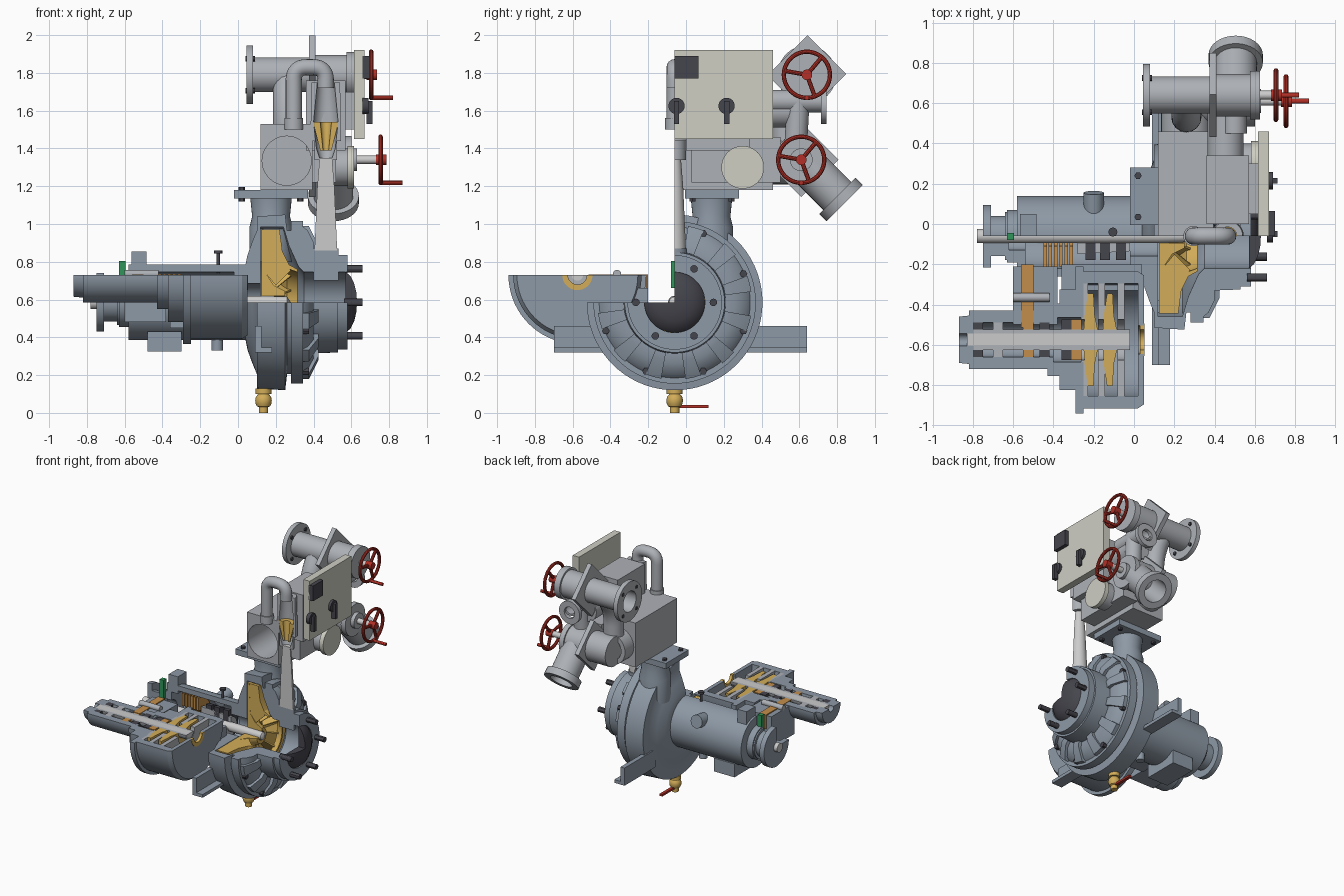
import bpy, bmesh
from math import sin, cos, radians, pi
from mathutils import Vector, Matrix

if "Cube" in bpy.data.objects:
    bpy.data.objects.remove(bpy.data.objects["Cube"])

def mat(name, c):
    m = bpy.data.materials.new(name)
    m.diffuse_color = (*c, 1)
    m.use_nodes = True
    m.node_tree.nodes["Principled BSDF"].inputs["Base Color"].default_value = m.diffuse_color
    return m
BLUE = mat("slate", (.27, .32, .38)); GREY = mat("grey", (.42, .44, .47)); DARK = mat("dark", (.06, .06, .075))
GOLD = mat("brass", (.65, .42, .1)); BRONZE = mat("bronze", (.55, .27, .07)); RED = mat("red", (.45, .03, .02))
CREAM = mat("cream", (.62, .62, .55)); STEEL = mat("steel", (.55, .55, .56)); GREEN = mat("green", (.03, .3, .1))

def finish(name, bm, m):
    bmesh.ops.remove_doubles(bm, verts=bm.verts, dist=1e-5)
    bmesh.ops.recalc_face_normals(bm, faces=bm.faces)
    me = bpy.data.meshes.new(name)
    bm.to_mesh(me); bm.free()
    me.materials.append(m)
    o = bpy.data.objects.new(name, me)
    bpy.context.collection.objects.link(o)
    return o

AX = {'X': Matrix(((0, 0, 1), (1, 0, 0), (0, 1, 0))), 'Y': Matrix(((1, 0, 0), (0, 0, 1), (0, 1, 0))), 'Z': Matrix.Identity(3)}

def lathe(name, prof, org, axis='X', a0=0, a1=360, m=GREY, seg=56):
    """Revolve a closed (along, radius) profile; a partial turn gives capped cut faces."""
    M = AX[axis] if isinstance(axis, str) else axis.to_track_quat('Z', 'Y').to_matrix()
    full = a1 - a0 >= 360
    n = max(1, round(seg * (a1 - a0) / 360))
    bm = bmesh.new()
    rings = []
    for i in range(n if full else n + 1):
        a = radians(a0 + (a1 - a0) * i / n)
        rings.append([bm.verts.new(Vector(org) + M @ Vector((r * cos(a), r * sin(a), w))) for w, r in prof])
    k = len(prof)
    for i in range(n):
        A, B = rings[i], rings[(i + 1) % len(rings)]
        for j in range(k):
            if prof[j][1] + prof[(j + 1) % k][1] > 0:
                bm.faces.new((A[j], A[(j + 1) % k], B[(j + 1) % k], B[j]))
    if not full:
        bm.faces.new(rings[0]); bm.faces.new(rings[-1])
    return finish(name, bm, m)

def ring(name, x0, x1, r, bore, org, axis='X', a0=0, a1=360, m=GREY, seg=56):
    return lathe(name, [(x0, bore), (x0, r), (x1, r), (x1, bore)], org, axis, a0, a1, m, seg)

def pipe(name, p0, p1, r, bore=0, m=GREY, seg=32):
    d = Vector(p1) - Vector(p0)
    return ring(name, 0, d.length, r, bore, p0, d, m=m, seg=seg)

def box(name, x, y, z, m=GREY, rot=0):
    bm = bmesh.new()
    c = Vector(((x[0] + x[1]) / 2, (y[0] + y[1]) / 2, (z[0] + z[1]) / 2))
    bmesh.ops.create_cube(bm, size=1, matrix=Matrix.Translation(c) @ Matrix.Rotation(radians(rot), 4, 'X')
                          @ Matrix.Diagonal((x[1] - x[0], y[1] - y[0], z[1] - z[0], 1)))
    return finish(name, bm, m)

def bend(name, pts, r, m=GREY, rad=.08):
    """Round tube along a path with filleted corners."""
    P = [Vector(p) for p in pts]
    path = [P[0]]
    for a, b, c in zip(P, P[1:], P[2:]):
        s, e = b + (a - b).normalized() * rad, b + (c - b).normalized() * rad
        path += [s * (1 - t) ** 2 + b * 2 * t * (1 - t) + e * t * t for t in [i / 8 for i in range(9)]]
    path.append(P[-1])
    cu = bpy.data.curves.new(name, 'CURVE')
    cu.dimensions = '3D'; cu.bevel_depth = r; cu.bevel_resolution = 6; cu.use_fill_caps = True
    sp = cu.splines.new('POLY')
    sp.points.add(len(path) - 1)
    for q, p in zip(sp.points, path):
        q.co = (*p, 1)
    cu.materials.append(m)
    o = bpy.data.objects.new(name, cu)
    bpy.context.collection.objects.link(o)

# ---- main pump: axis along x, front upper quarter cut away
PC = (0, -.06, .585)
def q(name, prof, m=BLUE):
    return lathe(name, prof, PC, 'X', 90 + 90, 450, m, 72)
def polar(x, r, deg, c=PC):
    return Vector((x, c[1] + r * cos(radians(deg)), c[2] + r * sin(radians(deg))))

q("volute_casing", [(.04, .2), (.05, .25), (.075, .32), (.1, .38), (.1, .455), (.25, .465), (.26, .38), (.28, .38), (.28, .43),
   (.345, .43), (.345, .4), (.37, .38), (.4, .32), (.4, .27), (.53, .265), (.53, .25), (.58, .25), (.58, .16), (.35, .16),
   (.32, .19), (.27, .3), (.24, .4), (.12, .4), (.12, .1), (.04, .1)])
q("bearing_housing", [(-.63, .13), (-.58, .13), (-.58, .2), (.045, .2), (.045, .1), (-.02, .1), (-.02, .16), (-.54, .16), (-.54, .07), (-.63, .07)])
q("coupling_flange", [(-.75, .034), (-.75, .155), (-.71, .155), (-.71, .1), (-.64, .1), (-.64, .12), (-.62, .12), (-.62, .034)])
lathe("main_shaft", [(-.78, 0), (-.78, .035), (.12, .035), (.26, .03), (.28, 0)], PC, m=STEEL)
lathe("suction_dome", [(.57, 0), (.57, .16), (.595, .14), (.615, .1), (.627, .05), (.63, 0)], PC, 'X', 180, 450, DARK)
q("impeller_back_plate", [(.125, .385), (.14, .385), (.15, .15), (.19, .09), (.25, .06), (.25, .035), (.125, .035)], GOLD)
q("impeller_shroud", [(.205, .385), (.22, .385), (.235, .27), (.27, .2), (.315, .175), (.315, .16), (.26, .18), (.22, .25)], GOLD)
for i in range(9):
    a = 180 + i * 33.3
    lathe("impeller_vane", [(.139, .385), (.21, .385), (.225, .25), (.265, .18), (.28, .17), (.2, .09), (.15, .15)], PC, 'X', a, a + 3.5, GOLD)
for i in range(6):
    q("bearing_ring", [(-.45 + i * .026, .05), (-.45 + i * .026, .15), (-.432 + i * .026, .15), (-.432 + i * .026, .05)], BRONZE)
for x in (-.24, -.17, -.09):
    q("shaft_seal", [(x, .035), (x, .12), (x + .05, .12), (x + .05, .035)], DARK)
q("clutch_sleeve", [(-.28, .035), (-.28, .09), (-.02, .075), (-.02, .035)], GREY)
# casing bolts, inlet studs and ribs, leaving the cut quarter empty
for i in range(8):
    a = 22.5 + 45 * i
    if not 90 < a < 180:
        pipe("cover_bolt", polar(.34, .395, a), polar(.375, .395, a), .02, m=DARK, seg=6)
for i in range(6):
    if i != 2:
        pipe("inlet_stud", polar(.56, .205, 60 * i), polar(.66, .205, 60 * i), .02, m=DARK, seg=12)
for i in range(12):
    a = 30 * i + 8
    if not 80 < a < 180:
        lathe("cover_rib", [(.34, .27), (.425, .27), (.425, .31), (.375, .41), (.34, .41)], PC, 'X', a, a + 12, BLUE)
# discharge neck and its flange
lathe("discharge_neck", [(.8, 0), (.8, .115), (.98, .115), (1.04, .1), (1.14, .11), (1.14, 0)], (.175, .135, 0), 'Z', m=BLUE)
box("discharge_flange", (-.02, .37), (-.005, .28), (1.135, 1.18), BLUE)
for x in (.02, .33):
    for y in (.035, .24):
        pipe("flange_bolt", (x, y, 1.12), (x, y, 1.195), .018, m=DARK, seg=6)
# mounting feet: angle brackets either side, pad under the bearing housing
for y in ((-.70, -.38), (.25, .64)):
    box("foot_base", (.09, .18), y, (.32, .345), BLUE)
    box("foot_web", (.09, .125), y, (.32, .46), BLUE)
box("housing_pad", (-.48, -.3), (-.2, .08), (.325, .43), BLUE)
pipe("housing_boss", (-.2, .05, .7), (-.2, .155, .72), .05, m=BLUE)
box("breather_block", (-.565, -.485), (-.06, .05), (.72, .855), BLUE)
box("green_plug", (-.63, -.595), (-.08, -.045), (.66, .805), GREEN)
pipe("dipstick", (-.105, -.04, .74), (-.105, -.04, .86), .01, m=DARK)
pipe("dipstick_cap", (-.105, -.04, .845), (-.105, -.04, .86), .022, m=DARK)
pipe("oil_drain", (-.11, -.06, .33), (-.11, -.06, .4), .03, m=BLUE)

# ---- drain valve
lathe("drain_valve", [(0, 0), (0, .025), (.03, .025), (.035, .035), (.05, .042), (.068, .044), (.085, .04), (.1, .028), (.1, .042), (.13, .042), (.13, 0)],
      (.135, -.06, 0), 'Z', m=GOLD, seg=24)
box("drain_lever", (.123, .147), (-.04, .12), (.027, .043), RED)

# ---- high pressure pump: lower half only, axis along x
HC = (0, -.575, .73)
def h(name, prof, m=BLUE):
    return lathe(name, prof, HC, 'X', 180, 360, m, 72)
h("high_pressure_casing", [(-.87, .03), (-.87, .115), (-.82, .12), (-.82, .145), (-.43, .145), (-.43, .18), (-.37, .18), (-.37, .25), (-.29, .25),
   (-.29, .365), (-.25, .365), (-.25, .34), (.02, .34), (.05, .32), (.05, .07), (.02, .07), (.02, .28), (-.25, .28), (-.25, .11), (-.4, .11),
   (-.4, .085), (-.8, .085), (-.8, .03)])
h("high_pressure_shaft", [(-.83, 0), (-.83, .03), (-.02, .03), (-.02, 0)], STEEL)
h("shaft_sleeve", [(-.8, .03), (-.8, .05), (-.02, .05), (-.02, .03)], GREY)
h("outlet_ring", [(.03, .05), (.03, .08), (.053, .08), (.053, .05)], GOLD)
for x in (-.215, -.12):
    h("stage_impeller", [(x - .035, .05), (x - .03, .12), (x - .014, .23), (x + .014, .23), (x + .02, .12), (x + .035, .05)], GOLD)
for x in (-.25, -.167, -.07):
    h("stage_diffuser", [(x - .012, .1), (x - .012, .28), (x + .022, .28), (x + .022, .1)], GREY)
for x, m in ((-.8, DARK), (-.7, GREY), (-.55, BRONZE), (-.47, DARK), (-.36, DARK), (-.31, BRONZE)):
    h("bearing_or_seal", [(x, .05), (x, .1), (x + .05, .1), (x + .05, .05)], m)
box("gear_case", (-.6, -.38), (-.5, -.21), (.48, .725), BLUE)
box("drive_gear", (-.56, -.5), (-.515, -.2), (.62, .733), BRONZE)
pipe("gear_case_bolt", (-.6, -.365, .735), (-.42, -.365, .735), .022, m=GREY)
box("casting_bridge", (-.36, .04), (-.33, -.2), (.45, .66), BLUE)

# ---- priming tower: chamber with through bore, sitting on the discharge flange
block = box("valve_chamber", (.12, .395), (-.06, .46), (1.18, 1.53))
cut = pipe("bore_cutter", (.258, -.2, 1.335), (.258, .4, 1.335), .13, seg=48)
cut.hide_render = True; cut.hide_set(True)
b = block.modifiers.new("bore", 'BOOLEAN'); b.object = cut; b.solver = 'EXACT'
pipe("chamber_outlet", (.26, .45, 1.335), (.26, .57, 1.335), .125, .09)
box("ejector_body", (.36, .57), (.0, .34), (1.39, 1.76))
pipe("ejector_crossover", (.455, .33, 1.6), (.455, .6, 1.6), .09)
box("chamber_side", (.39, .52), (.03, .5), (1.22, 1.46))
bend("ejector_supply_pipe", [(.295, -.06, 1.5), (.295, -.06, 1.83), (.465, -.06, 1.83), (.465, -.06, 1.72)], .043, rad=.07)
pipe("supply_collar", (.295, -.06, 1.5), (.295, -.06, 1.56), .05)
EJ = (.465, -.06, 0)
lathe("ejector_head", [(1.34, .03), (1.34, .06), (1.44, .06), (1.44, .08), (1.54, .08), (1.75, .075), (1.75, .045), (1.54, .065), (1.4, .05)], EJ, 'Z', 0, 180)
lathe("ejector_nozzle", [(1.39, .015), (1.39, .03), (1.54, .068), (1.54, .03)], EJ, 'Z', 0, 180, GOLD)
lathe("ejector_diffuser", [(.86, 0), (.86, .06), (1.2, .045), (1.35, .033), (1.35, 0)], EJ, 'Z', 0, 180, STEEL)
lathe("diffuser_socket", [(.7, 0), (.7, .066), (.87, .066), (.87, 0)], EJ, 'Z', 0, 180, BLUE)

# ---- valves with diamond flanges and handwheels
def wheel(tag, x, y, z, x0):
    c = (x, y, z)
    lathe(tag + "_handwheel_rim", [(.012 * cos(t * pi / 5), .122 + .012 * sin(t * pi / 5)) for t in range(10)], c, m=RED)
    pipe(tag + "_handwheel_hub", (x - .025, y, z), (x + .03, y, z), .028, m=RED)
    pipe(tag + "_stem", (x0, y, z), (x, y, z), .022, m=STEEL)
    for a in (50, 170, 290):
        pipe(tag + "_spoke", c, polar(x, .122, a, c), .012, m=RED, seg=10)
    e = polar(x, .122, 270, c)
    pipe(tag + "_crank", e, e + Vector((.115, 0, 0)), .012, m=RED, seg=12)

U = (0, .64, 1.79)
ring("upper_inlet_flange", .045, .08, .155, .08, U)
for i in range(4):
    p = polar(.04, .12, 45 + 90 * i, U)
    pipe("upper_flange_bolt", p, p + Vector((.05, 0, 0)), .014, m=DARK, seg=8)
ring("upper_pipe", .08, .38, .092, .08, U)
box("upper_diamond_flange", (.375, .41), (.49, .79), (1.645, 1.935), rot=45)
ring("upper_valve_body", .40, .575, .105, 0, U)
ring("upper_valve_cover", .575, .625, .12, 0, U)
wheel("upper", .705, .64, 1.79, .6)
bend("riser_elbow", [(.26, .53, 1.4), (.26, .53, 1.62), (.26, .64, 1.79)], .075, rad=.1)
L = (0, .61, 1.34)
ring("lower_valve_body", .2, .56, .115, 0, L)
box("lower_diamond_flange", (.375, .41), (.47, .75), (1.2, 1.48), rot=45)
ring("lower_valve_cover", .56, .6, .125, 0, L)
ring("lower_gland", .6, .63, .06, 0, L)
wheel("lower", .755, .61, 1.34, .62)
d = Vector((0, .707, -.707))
s = Vector((.505, .61, 1.34))
pipe("lower_outlet_pipe", s, s + d * .31, .105, .085)
pipe("lower_outlet_flange", s + d * .27, s + d * .325, .135, .085)
pipe("rear_pipe", (.5, .45, 1.65), (.5, .73, 1.65), .06, .045)
pipe("rear_flange", (.5, .715, 1.62), (.5, .745, 1.62), .09, .045)
pipe("valve_link", (.5, .58, 1.4), (.5, .6, 1.75), .06)

# ---- control panel and gauge
box("control_panel", (.615, .67), (-.06, .46), (1.45, 1.92), CREAM)
box("panel_bracket", (.54, .62), (.05, .3), (1.5, 1.7))
box("panel_display", (.66, .7), (-.06, .065), (1.77, 1.89), DARK)
for y in (-.05, .215):
    pipe("panel_knob", (.66, y, 1.625), (.69, y, 1.625), .043, m=DARK)
    box("knob_lever", (.68, .712), (y - .014, y + .014), (1.53, 1.65), DARK)
pipe("gauge_body", (.5, .3, 1.3), (.585, .3, 1.3), .1)
pipe("gauge_face", (.58, .3, 1.3), (.615, .3, 1.3), .113, m=CREAM, seg=48)

# smooth shading with crisp edges
bpy.ops.object.select_all(action='DESELECT')
for o in bpy.context.scene.objects:
    if not o.hide_render:
        o.select_set(True); bpy.context.view_layer.objects.active = o
bpy.ops.object.convert(target='MESH')
bpy.ops.object.shade_smooth_by_angle(angle=radians(30))
